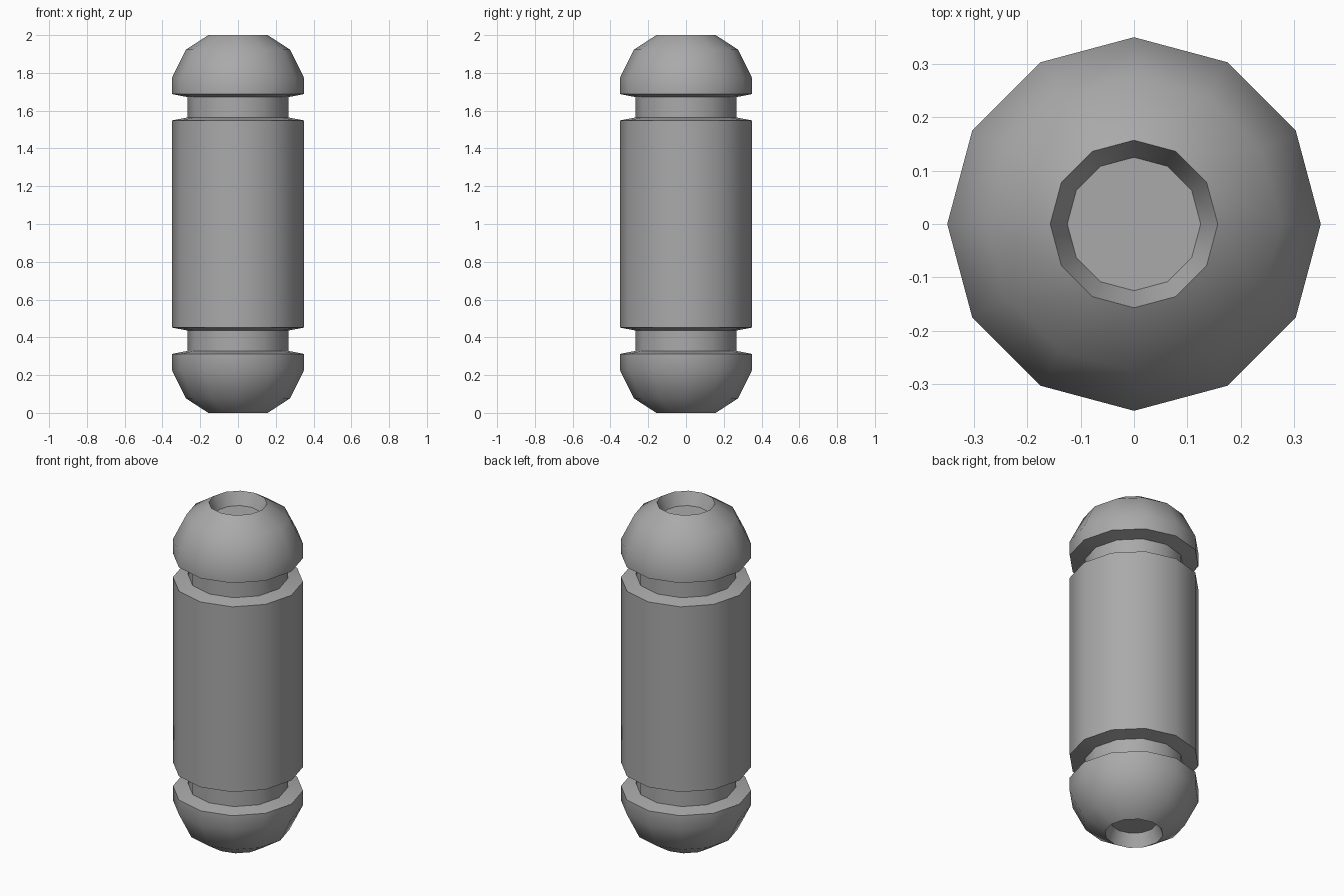
import bpy
import bmesh
from math import cos, sin, pi, radians

SIDES = 12
HEIGHT = 2.0
R_OUT, R_NECK = 0.35, 0.268

cube = bpy.data.objects.get("Cube")
if cube:
    bpy.data.objects.remove(cube, do_unlink=True)

grey = bpy.data.materials.new("mid_grey")
grey.use_nodes = True
grey.diffuse_color = (0.4, 0.4, 0.4, 1)
grey.node_tree.nodes["Principled BSDF"].inputs["Base Color"].default_value = (0.4, 0.4, 0.4, 1)


def lathe(name, profile, close_start=False, close_end=False):
    """Turn a (radius, height) profile, listed from bottom to top, around z."""
    bm = bmesh.new()
    rings = [[bm.verts.new((r * cos(2 * pi * i / SIDES), r * sin(2 * pi * i / SIDES), z))
              for i in range(SIDES)] for r, z in profile]
    for low, high in zip(rings, rings[1:]):
        for i in range(SIDES):
            j = (i + 1) % SIDES
            bm.faces.new((low[i], low[j], high[j], high[i]))
    if close_start:
        bm.faces.new(rings[0][::-1])
    if close_end:
        bm.faces.new(rings[-1])
    mesh = bpy.data.meshes.new(name)
    bm.to_mesh(mesh)
    bm.free()
    mesh.materials.append(grey)
    obj = bpy.data.objects.new(name, mesh)
    bpy.context.collection.objects.link(obj)
    bpy.ops.object.select_all(action="DESELECT")
    obj.select_set(True)
    bpy.context.view_layer.objects.active = obj
    bpy.ops.object.shade_smooth_by_angle(angle=radians(40))
    return obj


def flip(profile):
    """Mirror a profile to the other end, keeping it bottom to top."""
    return [(r, HEIGHT - z) for r, z in reversed(profile)]


# Rounded end caps with a tapered recess in each tip
cap = [(0.125, 0.073), (0.157, 0), (0.276, 0.077), (R_OUT, 0.227),
       (R_OUT, 0.312), (R_NECK, 0.328)]
lathe("bottom_cap", cap, close_start=True)
lathe("top_cap", flip(cap), close_end=True)

# Narrow necks between the caps and the barrel
neck = [(R_NECK, 0.328), (R_NECK, 0.436)]
lathe("bottom_neck", neck)
lathe("top_neck", flip(neck))

# Main barrel with slightly tapered ends
barrel_end = [(R_NECK, 0.436), (R_OUT, 0.452)]
lathe("barrel", barrel_end + flip(barrel_end))
